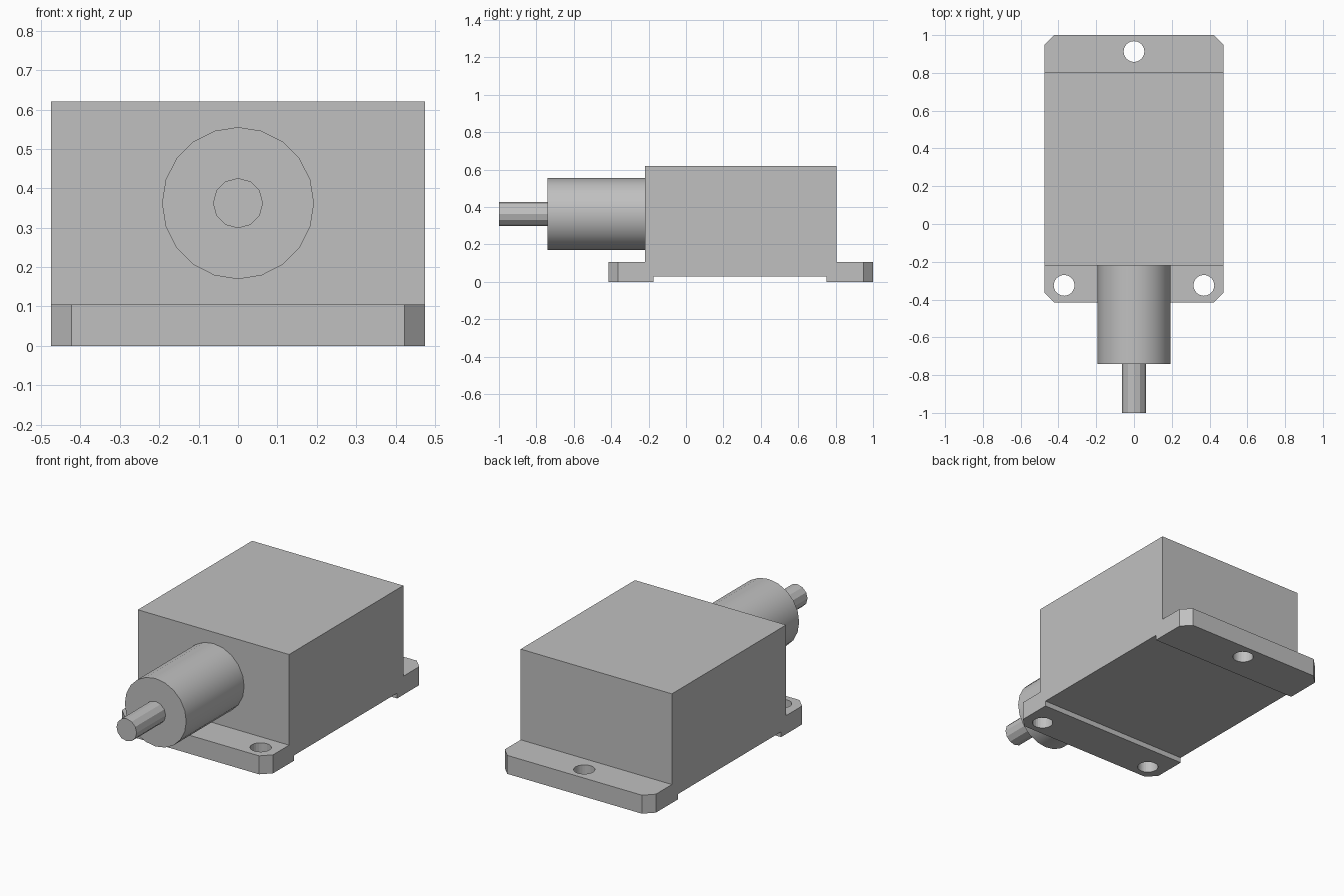
import bpy
import bmesh
import math
from mathutils import Matrix, Vector

if "Cube" in bpy.data.objects:
    bpy.data.objects.remove(bpy.data.objects["Cube"], do_unlink=True)

GREY = (0.53, 0.53, 0.53, 1)
metal = bpy.data.materials.new("plain_grey")
metal.use_nodes = True
metal.diffuse_color = GREY
metal.node_tree.nodes["Principled BSDF"].inputs["Base Color"].default_value = GREY

HALF_WIDTH = 0.475
AXIS_Z = 0.3625


def make_object(name, bm):
    bmesh.ops.recalc_face_normals(bm, faces=bm.faces[:])
    mesh = bpy.data.meshes.new(name)
    bm.to_mesh(mesh)
    bm.free()
    mesh.materials.append(metal)
    obj = bpy.data.objects.new(name, mesh)
    bpy.context.collection.objects.link(obj)
    return obj


def cylinder(name, radius, start, end, sides):
    """Cylinder between two points, with a corner of its outline at the top."""
    start, end = Vector(start), Vector(end)
    axis = end - start
    bm = bmesh.new()
    bmesh.ops.create_cone(
        bm, cap_ends=True, segments=sides, radius1=radius, radius2=radius,
        depth=axis.length,
        matrix=Matrix.Translation((start + end) / 2)
        @ axis.to_track_quat("Z", "Y").to_matrix().to_4x4())
    return make_object(name, bm)


def smooth(obj, angle):
    bpy.ops.object.select_all(action="DESELECT")
    obj.select_set(True)
    bpy.context.view_layer.objects.active = obj
    bpy.ops.object.shade_smooth_by_angle(angle=math.radians(angle))


# Housing: side profile with two feet and a shallow recess below
profile = [(-0.415, 0), (-0.175, 0), (-0.175, 0.03), (0.75, 0.03),
           (0.75, 0), (1, 0), (1, 0.105), (0.805, 0.105),
           (0.805, 0.62), (-0.22, 0.62), (-0.22, 0.105), (-0.415, 0.105)]
bm = bmesh.new()
side = bm.faces.new([bm.verts.new((-HALF_WIDTH, y, z)) for y, z in profile])
swept = bmesh.ops.extrude_face_region(bm, geom=[side])["geom"]
bmesh.ops.translate(bm, vec=(2 * HALF_WIDTH, 0, 0),
                    verts=[v for v in swept if isinstance(v, bmesh.types.BMVert)])

# Chamfers on the upright corners of the flanges
corners = [e for e in bm.edges
           if all(v.co.y < -0.4 or v.co.y > 0.99 for v in e.verts)
           and abs(e.verts[0].co.z - e.verts[1].co.z) > 0.05]
bmesh.ops.bevel(bm, geom=corners, offset=0.052, offset_type="OFFSET",
                segments=1, affect="EDGES")
housing = make_object("housing", bm)

# Mounting holes
for x, y in [(0, 0.913), (-0.37, -0.325), (0.37, -0.325)]:
    cutter = cylinder("hole_cutter", 0.055, (x, y, -0.1), (x, y, 0.2), 24)
    cutter.hide_render = True
    cutter.hide_set(True)
    hole = housing.modifiers.new("mounting_hole", "BOOLEAN")
    hole.operation = "DIFFERENCE"
    hole.solver = "EXACT"
    hole.object = cutter

# Barrel and shaft on the front
barrel = cylinder("barrel", 0.193, (0, -0.74, AXIS_Z), (0, -0.21, AXIS_Z), 20)
smooth(barrel, 30)
shaft = cylinder("shaft", 0.0635, (0, -1, AXIS_Z), (0, -0.73, AXIS_Z), 12)
smooth(shaft, 29)
